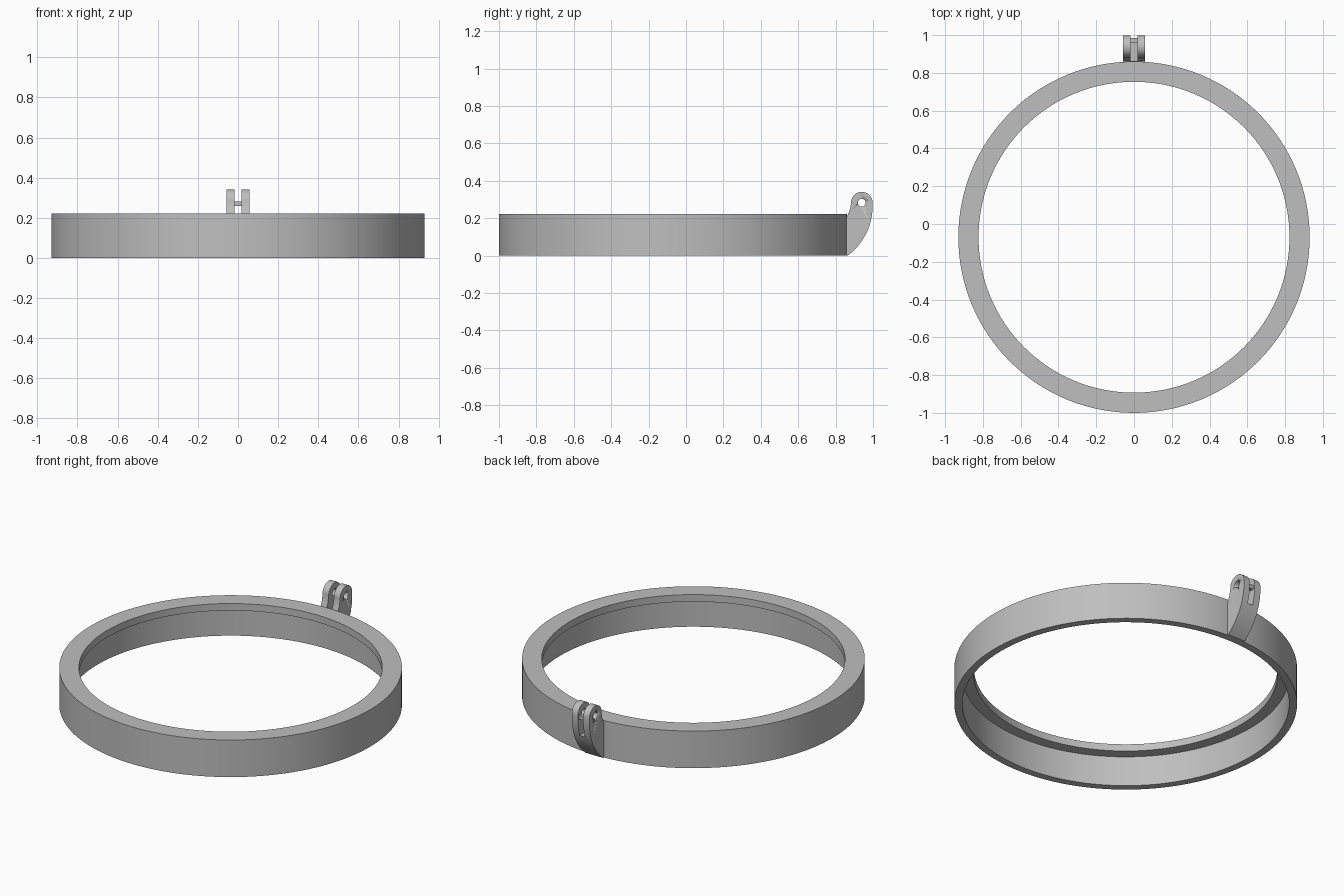
import bpy, bmesh, math
from mathutils import Matrix, Vector

default = bpy.data.objects.get("Cube")
if default:
    bpy.data.objects.remove(default, do_unlink=True)

grey = bpy.data.materials.new("plain grey")
grey.use_nodes = True
GREY = (0.52, 0.52, 0.52, 1)
grey.diffuse_color = GREY
grey.node_tree.nodes["Principled BSDF"].inputs["Base Color"].default_value = GREY


def make(name, bm, smooth=True):
    bmesh.ops.recalc_face_normals(bm, faces=bm.faces[:])
    mesh = bpy.data.meshes.new(name)
    bm.to_mesh(mesh)
    bm.free()
    mesh.materials.append(grey)
    obj = bpy.data.objects.new(name, mesh)
    bpy.context.collection.objects.link(obj)
    if smooth:
        bpy.ops.object.select_all(action='DESELECT')
        obj.select_set(True)
        bpy.context.view_layer.objects.active = obj
        bpy.ops.object.shade_smooth_by_angle(angle=math.radians(30))
    return obj


def box(name, x, y, z):
    bm = bmesh.new()
    size = [b - a for a, b in (x, y, z)]
    mid = [(a + b) / 2 for a, b in (x, y, z)]
    bmesh.ops.create_cube(bm, size=1, matrix=Matrix.Translation(mid) @ Matrix.Diagonal((*size, 1)))
    return make(name, bm, False)


def cut(target, cutter):
    mod = target.modifiers.new(cutter.name, 'BOOLEAN')
    mod.operation = 'DIFFERENCE'
    mod.solver = 'EXACT'
    mod.object = cutter
    cutter.hide_render = True
    cutter.hide_set(True)
    cutter.display_type = 'WIRE'


# Ring: hollow wall with an inward lip along the top
HEIGHT = 0.222
section = [(0.93, 0), (0.93, HEIGHT), (0.823, HEIGHT), (0.823, 0.18), (0.887, 0.18), (0.887, 0)]
bm = bmesh.new()
verts = [bm.verts.new((r, -0.07, z)) for r, z in section]
edges = [bm.edges.new((v, verts[(i + 1) % len(verts)])) for i, v in enumerate(verts)]
bmesh.ops.spin(bm, geom=verts + edges, cent=(0, -0.07, 0), axis=(0, 0, 1),
               angle=math.tau, steps=128, use_merge=True)
bmesh.ops.remove_doubles(bm, verts=bm.verts[:], dist=1e-4)
make("ring", bm)

# Hinge lug: side profile with a curved back and a round top
PIN = (0.94, 0.283)
profile = [(0.835, 0), (0.865, 0), (0.887, 0.018), (0.915, 0.046), (0.942, 0.081),
           (0.965, 0.12), (0.983, 0.165), (0.994, 0.213), (0.998, 0.25)]
for i in range(17):
    a = math.radians(i * 185 / 16)
    profile.append((PIN[0] + 0.058 * math.cos(a), PIN[1] + 0.058 * math.sin(a)))
profile += [(0.875, 0.243), (0.862, 0.21), (0.835, 0.21)]
bm = bmesh.new()
face = bm.faces.new([bm.verts.new((-0.058, y, z)) for y, z in profile])
new = bmesh.ops.extrude_face_region(bm, geom=[face])["geom"]
bmesh.ops.translate(bm, verts=[v for v in new if isinstance(v, bmesh.types.BMVert)],
                    vec=Vector((0.116, 0, 0)))
lug = make("hinge_lug", bm)

# Slot between the two ears, and the pin hole through them
cut(lug, box("slot_cutter", (-0.0175, 0.0175), (0.862, 1.1), (0.16, 0.5)))
bm = bmesh.new()
bmesh.ops.create_cone(bm, cap_ends=True, segments=32, radius1=0.021, radius2=0.021, depth=0.3,
                      matrix=Matrix.Translation((0, *PIN)) @ Matrix.Rotation(math.pi / 2, 4, 'Y'))
cut(lug, make("pin_hole_cutter", bm))

# Small bar bridging the ears at the back
box("hinge_crossbar", (-0.019, 0.019), (0.962, 0.986), (0.258, 0.282))
